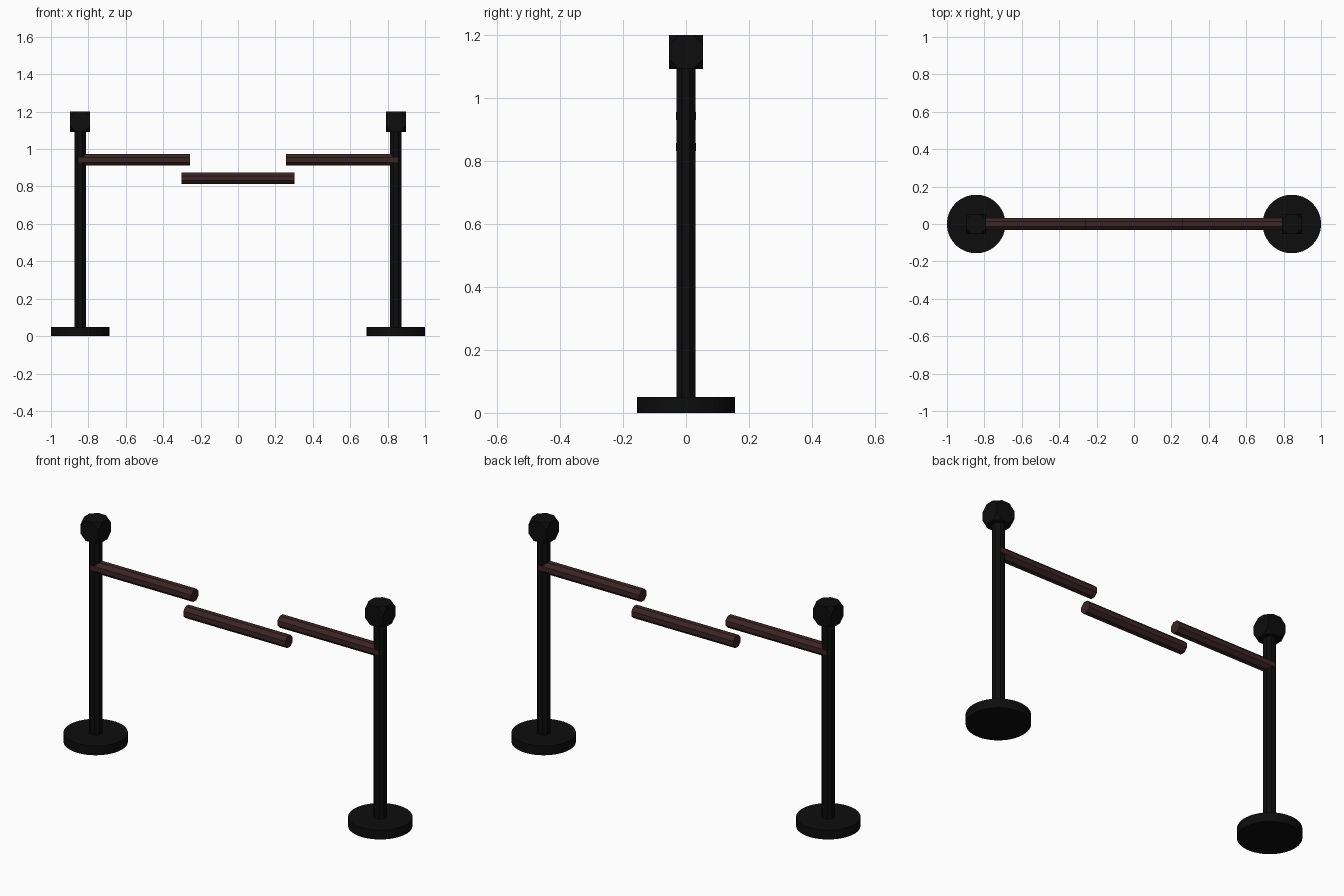
import bpy, bmesh, math
from mathutils import Matrix

cube = bpy.data.objects.get("Cube")
if cube:
    bpy.data.objects.remove(cube, do_unlink=True)


def material(name, color):
    mat = bpy.data.materials.new(name)
    mat.use_nodes = True
    mat.diffuse_color = (*color, 1)
    bsdf = next(n for n in mat.node_tree.nodes if n.type == 'BSDF_PRINCIPLED')
    bsdf.inputs["Base Color"].default_value = (*color, 1)
    return mat


BLACK = material("black_metal", (0.004, 0.004, 0.004))
MAROON = material("dark_maroon", (0.045, 0.018, 0.019))


def finish(bm, name, mat):
    mesh = bpy.data.meshes.new(name)
    bm.to_mesh(mesh)
    bm.free()
    mesh.materials.append(mat)
    obj = bpy.data.objects.new(name, mesh)
    bpy.context.collection.objects.link(obj)
    return obj


def prism(name, mat, sides, half_width, length, center, along_x=False):
    """Regular prism with flats facing the axes; half_width is to the flat."""
    bm = bmesh.new()
    radius = half_width / math.cos(math.pi / sides)
    turn = Matrix.Rotation(math.pi / sides, 4, 'Z')
    if along_x:
        turn = Matrix.Rotation(math.pi / 2, 4, 'Y') @ turn
    bmesh.ops.create_cone(bm, cap_ends=True, segments=sides, radius1=radius,
                          radius2=radius, depth=length,
                          matrix=Matrix.Translation(center) @ turn)
    return finish(bm, name, mat)


def finial(name, center, size):
    """Cube with its corners cut off."""
    bm = bmesh.new()
    bmesh.ops.create_cube(bm, size=size)
    bmesh.ops.bevel(bm, geom=bm.verts[:], affect='VERTICES', segments=1,
                    offset=size * (1 - math.sqrt(0.5)), offset_type='OFFSET')
    bmesh.ops.translate(bm, verts=bm.verts[:], vec=center)
    return finish(bm, name, BLACK)


# Two posts, each with a round foot, a faceted cap and an upper rail
for side, s in (("right", -1), ("left", 1)):
    x = s * 0.844
    prism(side + "_base", BLACK, 48, 0.156, 0.05, (x, 0, 0.025))
    prism(side + "_post", BLACK, 8, 0.03, 1.06, (x, 0, 0.57))
    finial(side + "_cap", (x, 0, 1.146), 0.108)
    prism(side + "_rail", MAROON, 8, 0.031, 0.6, (s * 0.556, 0, 0.942), True)

# Lower rail in the middle
prism("middle_rail", MAROON, 8, 0.031, 0.605, (0, 0, 0.844), True)
